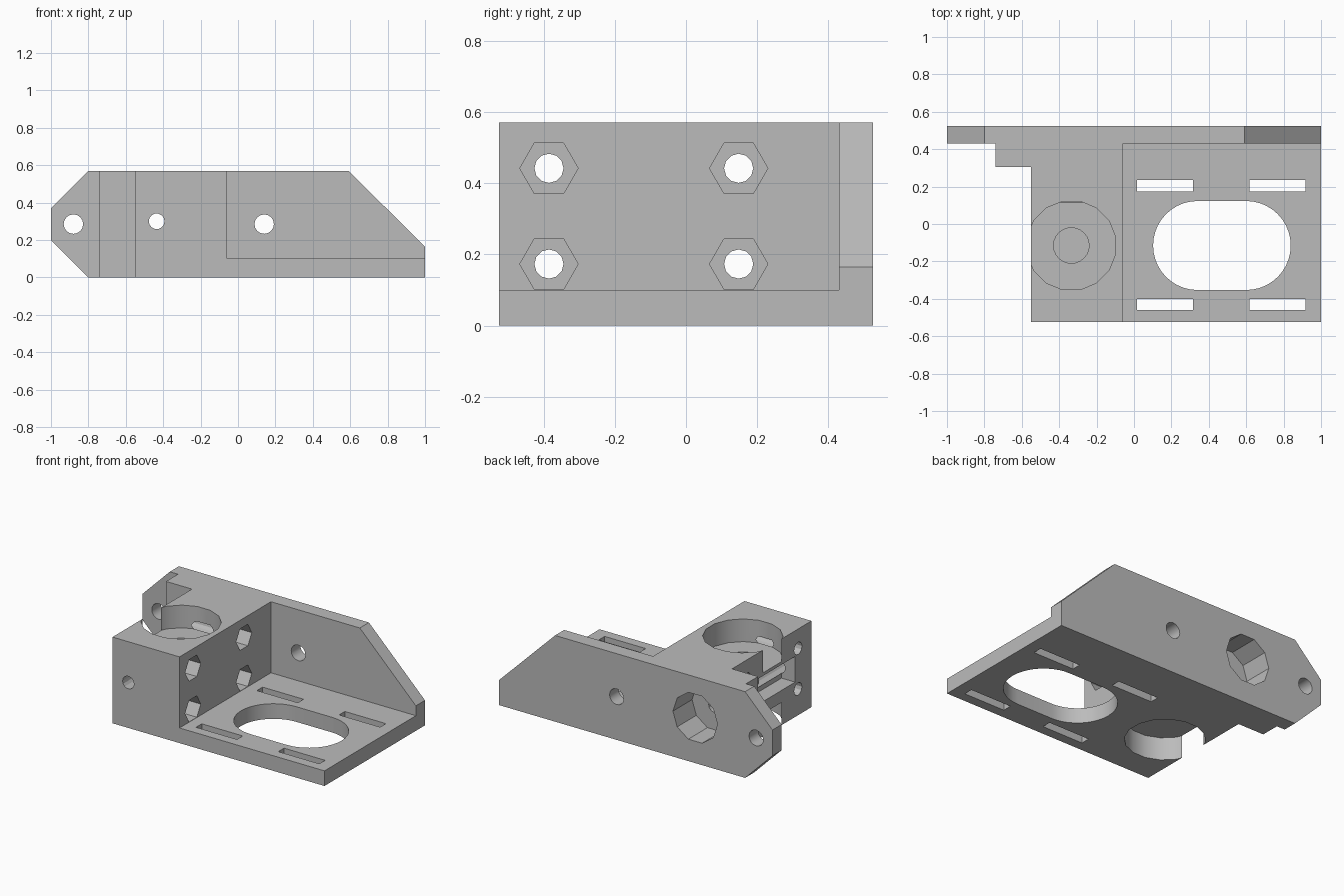
import bpy, bmesh
from math import cos, sin, pi
from mathutils import Vector

cube = bpy.data.objects.get("Cube")
if cube:
    bpy.data.objects.remove(cube, do_unlink=True)

grey = bpy.data.materials.new("plain grey")
grey.use_nodes = True
COLOUR = (0.5, 0.5, 0.5, 1)
grey.diffuse_color = COLOUR
grey.node_tree.nodes["Principled BSDF"].inputs["Base Color"].default_value = COLOUR


def prism(name, outline, axis, start, end):
    """Extrude a flat outline along x, y or z."""
    place = {"x": lambda a, b: (start, a, b),
             "y": lambda a, b: (a, start, b),
             "z": lambda a, b: (a, b, start)}[axis]
    bm = bmesh.new()
    face = bm.faces.new([bm.verts.new(place(a, b)) for a, b in outline])
    ext = bmesh.ops.extrude_face_region(bm, geom=[face])
    shift = Vector([end - start if axis == k else 0 for k in "xyz"])
    moved = [g for g in ext["geom"] if isinstance(g, bmesh.types.BMVert)]
    bmesh.ops.translate(bm, verts=moved, vec=shift)
    bmesh.ops.recalc_face_normals(bm, faces=bm.faces)
    mesh = bpy.data.meshes.new(name)
    bm.to_mesh(mesh)
    bm.free()
    mesh.materials.append(grey)
    obj = bpy.data.objects.new(name, mesh)
    bpy.context.collection.objects.link(obj)
    return obj


def rect(a0, a1, b0, b1):
    return [(a0, b0), (a1, b0), (a1, b1), (a0, b1)]


def ring(a, b, r, n, turn=0.0):
    return [(a + r * cos(2 * pi * (i + turn) / n), b + r * sin(2 * pi * (i + turn) / n))
            for i in range(n)]


def oblong(a0, a1, b, r, n=20):
    """Round-ended slot outline."""
    right = [(a1 + r * cos(t), b + r * sin(t)) for t in [pi * (i / n - 0.5) for i in range(n + 1)]]
    left = [(a0 - r * cos(t), b - r * sin(t)) for t in [pi * (i / n - 0.5) for i in range(n + 1)]]
    return right + left


def combine(body, tool, operation):
    mod = body.modifiers.new("combine", "BOOLEAN")
    mod.operation = operation
    mod.solver = "EXACT"
    mod.object = tool
    bpy.context.view_layer.objects.active = body
    bpy.ops.object.modifier_apply(modifier=mod.name)
    bpy.data.objects.remove(tool, do_unlink=True)


FRONT, BACK, TOP = -0.525, 0.525, 0.57
LEFT, RIGHT = -0.55, -0.06
AXIS_X, AXIS_Y = -0.335, -0.115

# Back plate with chamfered ends
body = prism("bracket_body", [(-1, 0.2), (-0.8, 0), (1, 0), (1, 0.165), (0.59, TOP),
                              (-0.8, TOP), (-1, 0.37)], "y", 0.43, BACK)

# Block with its side step, and the motor base plate
block = [(LEFT, FRONT), (RIGHT, FRONT), (RIGHT, 0.48), (-0.74, 0.48), (-0.74, 0.305), (LEFT, 0.305)]
combine(body, prism("block", block, "z", 0, TOP), "UNION")
combine(body, prism("base_plate", rect(-0.1, 1, FRONT, 0.48), "z", 0, 0.1), "UNION")


def cut(outline, axis, start, end):
    combine(body, prism("cutter", outline, axis, start, end), "DIFFERENCE")


# Large oblong opening and four adjustment slots in the base
cut(oblong(0.34, 0.6, AXIS_Y, 0.238), "z", -0.1, 0.2)
for x in (0.015, 0.617):
    for y in (-0.46, 0.175):
        cut(rect(x, x + 0.3, y, y + 0.06), "z", -0.1, 0.15)

# Bearing seats above and below, gear chamber and side window
cut(ring(AXIS_X, AXIS_Y, 0.241, 16, 0.5), "z", 0.42, 0.7)
cut(ring(AXIS_X, AXIS_Y, 0.241, 16, 0.5), "z", -0.1, 0.15)
cut(ring(AXIS_X, AXIS_Y, 0.095, 24), "z", 0.23, 0.5)
cut(rect(-0.355, 0.125, 0.23, 0.4), "x", -0.7, -0.45)

# Four bolt holes with hexagonal nut traps
for y in (-0.385, 0.148):
    for z in (0.173, 0.442):
        cut(ring(y, z, 0.041, 12), "x", -0.8, 0.1)
        cut(ring(y, z, 0.082, 6), "x", -0.15, 0)

# Feed hole, nozzle socket and mounting holes
cut(ring(-0.435, 0.3, 0.042, 14), "y", -0.7, 0.7)
cut(ring(-0.435, 0.3, 0.163, 10), "y", 0.325, 0.7)
for x in (-0.88, 0.14):
    cut(ring(x, 0.285, 0.052, 16), "y", 0.3, 0.7)

# Smooth the round walls and keep the edges sharp
bpy.ops.object.select_all(action="DESELECT")
body.select_set(True)
bpy.context.view_layer.objects.active = body
bpy.ops.object.shade_smooth_by_angle(angle=0.4)
